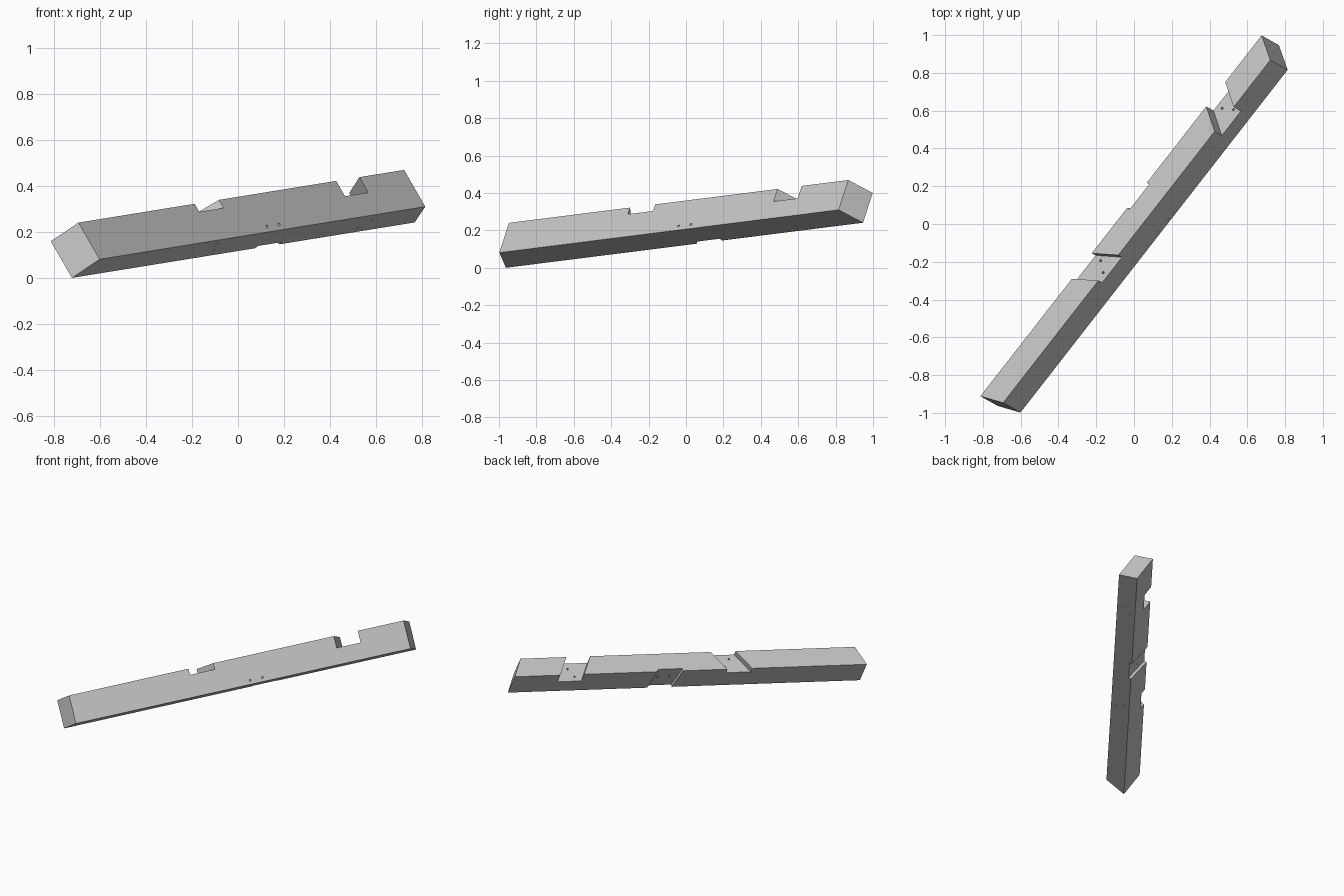
import bpy, bmesh
from mathutils import Matrix, Vector

if "Cube" in bpy.data.objects:
    bpy.data.objects.remove(bpy.data.objects["Cube"])

grey = bpy.data.materials.new("light_grey")
grey.use_nodes = True
grey.diffuse_color = (0.55, 0.55, 0.55, 1)
grey.node_tree.nodes["Principled BSDF"].inputs["Base Color"].default_value = (0.55, 0.55, 0.55, 1)

# Beam frame: x along the beam, y across its width, z up its height
LENGTH, WIDTH, HEIGHT = 2.312, 0.139, 0.191
along = Vector((0.612, 0.785, 0.099)).normalized()
up = Vector((-0.482, 0.271, 0.836))
up = (up - along * up.dot(along)).normalized()
across = up.cross(along)
frame = Matrix((along, across, up)).transposed().to_4x4()
frame.translation = (-0.605, -0.998, 0.085)


def add_object(name, bm):
    bmesh.ops.recalc_face_normals(bm, faces=bm.faces[:])
    mesh = bpy.data.meshes.new(name)
    bm.to_mesh(mesh)
    bm.free()
    mesh.materials.append(grey)
    obj = bpy.data.objects.new(name, mesh)
    bpy.context.collection.objects.link(obj)
    return obj


def block(name, low, high, shift):
    """Box between two corners; shift(point, is_far_end) slides points along x."""
    bm = bmesh.new()
    bmesh.ops.create_cube(bm, size=1)
    for v in bm.verts:
        far = v.co.x > 0
        v.co = [high[i] if v.co[i] > 0 else low[i] for i in range(3)]
        v.co.x += shift(v.co, far)
    return add_object(name, bm)


def drill(name, start, end, radius=0.006):
    start, end = Vector(start), Vector(end)
    axis = end - start
    bm = bmesh.new()
    bmesh.ops.create_cone(bm, cap_ends=True, segments=12, radius1=radius, radius2=radius,
                          depth=axis.length * 1.5)
    turn = axis.to_track_quat("Z", "Y").to_matrix().to_4x4()
    bmesh.ops.transform(bm, matrix=Matrix.Translation((start + end) / 2) @ turn, verts=bm.verts)
    return add_object(name, bm)


# Beam with mitred ends
beam = block("beam", (0, 0, 0), (LENGTH, WIDTH, HEIGHT),
             lambda p, far: p.y / WIDTH * (0.0675 if far else -0.054))

# Skewed notches in the top and a shallow one in the back
cutters = []
for name, start, end, depth, skew in (("lower_notch", 0.825, 0.997, 0.042, -0.087),
                                      ("upper_notch", 1.83, 1.995, 0.08, 0.07)):
    cutters.append(block(name, (start, -0.1, HEIGHT - depth), (end, WIDTH + 0.1, HEIGHT + 0.1),
                         lambda p, far: p.y / WIDTH * skew))
cutters.append(block("back_notch", (1.247, WIDTH - 0.018, -0.1), (1.417, WIDTH + 0.1, HEIGHT + 0.1),
                     lambda p, far: -p.z / HEIGHT * 0.03))

# Bolt holes: pairs through each notch
for x, y in ((0.907, 0.094), (0.868, 0.035), (1.94, 0.105), (1.975, 0.043)):
    cutters.append(drill("bolt_hole", (x, y, -0.02), (x, y, HEIGHT)))
for x in (1.284, 1.368):
    cutters.append(drill("slanted_bolt_hole", (x, 0.121, 0.1), (x - 0.073, 0, 0.027)))

# Cut the beam
for cutter in cutters:
    cutter.hide_render = True
    mod = beam.modifiers.new(cutter.name, "BOOLEAN")
    mod.operation = "DIFFERENCE"
    mod.solver = "EXACT"
    mod.object = cutter
bpy.context.view_layer.update()
cut = bpy.data.meshes.new_from_object(beam.evaluated_get(bpy.context.evaluated_depsgraph_get()))
beam.modifiers.clear()
beam.data = cut
for cutter in cutters:
    bpy.data.objects.remove(cutter)

# Lean the beam into place, centred and standing on the ground
cut.transform(frame)
bounds = [(min(v.co[i] for v in cut.vertices), max(v.co[i] for v in cut.vertices)) for i in range(3)]
cut.transform(Matrix.Translation((-sum(bounds[0]) / 2, -sum(bounds[1]) / 2, -bounds[2][0])))
